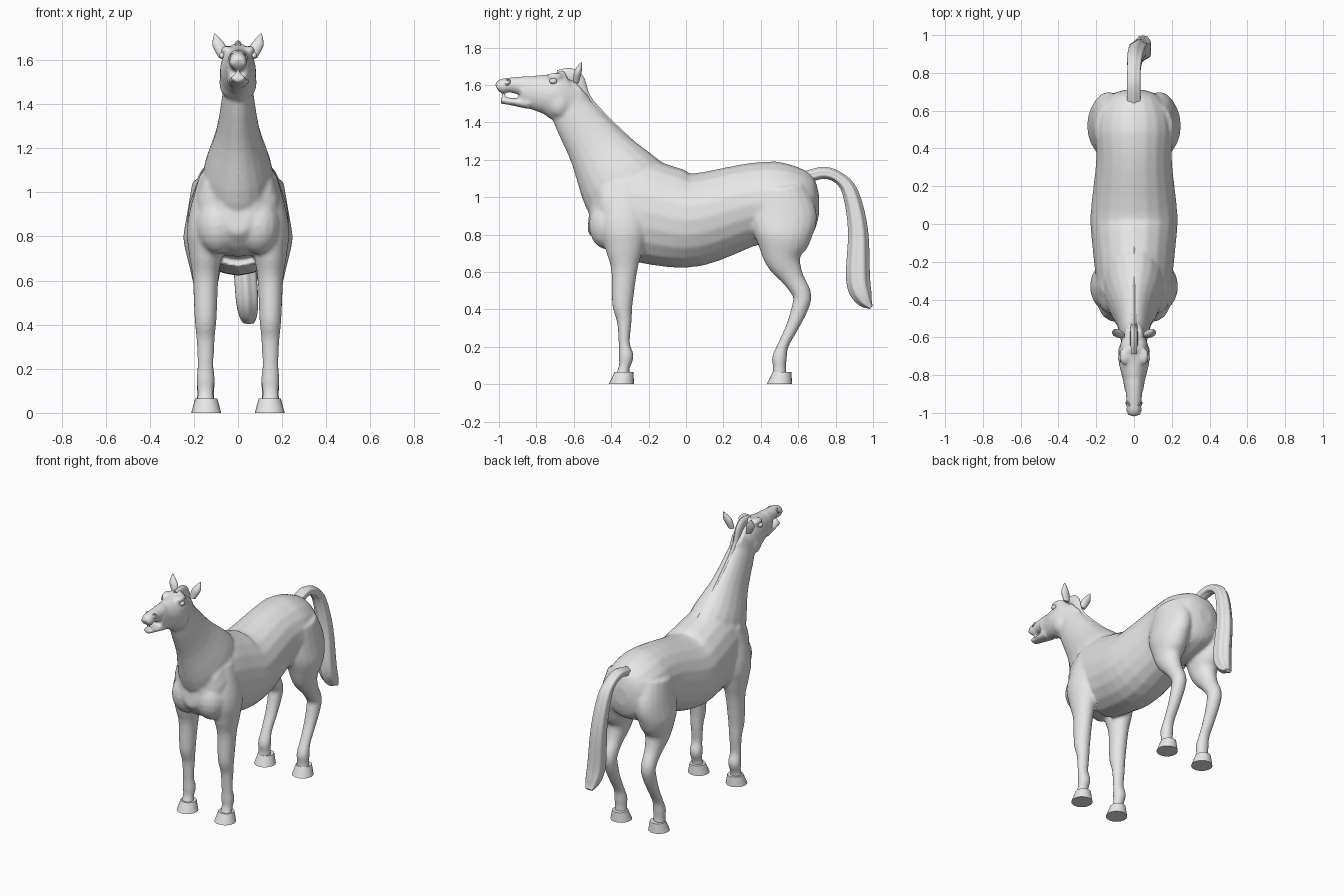
import bpy, bmesh
from math import sin, cos, pi, radians
from mathutils import Matrix, Vector

cube = bpy.data.objects.get("Cube")
if cube:
    bpy.data.objects.remove(cube)

grey = bpy.data.materials.new("plain grey")
grey.use_nodes = True
COLOUR = (0.8, 0.8, 0.8, 1)
grey.diffuse_color = COLOUR
grey.node_tree.nodes["Principled BSDF"].inputs["Base Color"].default_value = COLOUR


def spline(rows, steps=4):
    """Smooth interpolation through the rows."""
    last = len(rows) - 1
    out = []
    for i in range(last):
        a, b, c, d = rows[max(i - 1, 0)], rows[i], rows[i + 1], rows[min(i + 2, last)]
        for s in range(steps):
            t = s / steps
            out.append(b + ((c - a) * t + (2 * a - 5 * b + 4 * c - d) * t ** 2
                            + (3 * b - a - 3 * c + d) * t ** 3) / 2)
    return out + [rows[last]]


def limb_width(depth):
    """Half width of a limb from its half depth."""
    return min(.02 + .55 * depth, .1)


def tube(bm, rows, side=1, centre=lambda z: 0, sides=20, ridges=0, depth=0):
    """Skin ovals square to a path; a row is y, z, half depth and, optionally, half width."""
    rows = spline([Vector((*r, limb_width(r[2]))[:4]) for r in rows])
    rings = []
    for i, (y, z, high, wide) in enumerate(rows):
        along = (rows[min(i + 1, len(rows) - 1)] - rows[max(i - 1, 0)]).xy.normalized()
        ring = []
        for k in range(sides):
            a = 2 * pi * k / sides
            f = 1 + depth * cos(ridges * a)
            up = high * f * cos(a)
            ring.append(bm.verts.new((side * (centre(z) + wide * f * sin(a)),
                                      y - along.y * up, z + along.x * up)))
        rings.append(ring)
    for r, s in zip(rings, rings[1:]):
        for k in range(sides):
            n = (k + 1) % sides
            bm.faces.new((r[k], r[n], s[n], s[k]))
    bm.faces.new(rings[0])
    bm.faces.new(rings[-1])


def blob(bm, centre, radii):
    m = Matrix.Translation(centre) @ Matrix.Diagonal((*radii, 1))
    bmesh.ops.create_uvsphere(bm, u_segments=16, v_segments=10, radius=1, matrix=m)


def finish(bm, name):
    bmesh.ops.recalc_face_normals(bm, faces=bm.faces[:])
    mesh = bpy.data.meshes.new(name)
    bm.to_mesh(mesh)
    bm.free()
    ob = bpy.data.objects.new(name, mesh)
    bpy.context.collection.objects.link(ob)
    mesh.materials.append(grey)
    bpy.ops.object.select_all(action='DESELECT')
    ob.select_set(True)
    bpy.context.view_layer.objects.active = ob
    bpy.ops.object.shade_smooth_by_angle(angle=radians(40))
    return ob


def leg_centre(z):
    """Legs stand straight and lean inwards within the body."""
    return .147 - .15 * max(0, z - .8)


# Paths of the fleshy parts
torso = [(.71, .96, .06, .05), (.68, .96, .15, .13), (.6, .96, .2, .19),
         (.48, .96, .23, .21), (.34, .96, .22, .2), (.05, .88, .25, .23),
         (-.12, .9, .27, .22), (-.3, .94, .27, .2), (-.43, .9, .2, .18),
         (-.5, .89, .12, .1), (-.52, .89, .06, .05)]
neck = [(-.25, .95, .25, .13), (-.35, 1.08, .23, .16), (-.48, 1.27, .16, .1),
        (-.6, 1.45, .12, .07), (-.62, 1.54, .1, .06)]
head = [(-.56, 1.58, .06, .04), (-.6, 1.55, .12, .06), (-.67, 1.54, .14, .08),
        (-.74, 1.55, .11, .08), (-.82, 1.56, .09, .06), (-.88, 1.57, .07, .05)]
upper_lip = [(-.84, 1.59, .06, .05), (-.94, 1.6, .04, .04), (-.99, 1.59, .04, .04),
             (-1.01, 1.58, .02, .03)]
lower_lip = [(-.84, 1.5, .03, .05), (-.93, 1.51, .02, .04), (-.99, 1.52, .02, .03)]
foreleg = [(-.32, 1.08, .09), (-.33, .88, .13), (-.33, .72, .1), (-.33, .61, .07),
           (-.34, .43, .055), (-.33, .34, .04), (-.33, .22, .03), (-.32, .15, .04),
           (-.33, .09, .03), (-.34, .04, .04)]
hind_leg = [(.5, 1.05, .14), (.52, .9, .18), (.52, .78, .15), (.52, .67, .1),
            (.57, .57, .06), (.62, .48, .05), (.61, .41, .045), (.57, .31, .035),
            (.52, .21, .03), (.5, .14, .04), (.5, .09, .035), (.5, .04, .04)]

# Body: overlapping forms fused into one skin
bm = bmesh.new()
for rows in (torso, neck, head, upper_lip, lower_lip):
    tube(bm, rows)
for side in (1, -1):
    tube(bm, foreleg, side, leg_centre)
    tube(bm, hind_leg, side, leg_centre)
    blob(bm, (side * .09, -.42, .85), (.1, .1, .13))       # breast
    blob(bm, (side * .045, -.68, 1.5), (.04, .06, .07))    # cheek
    blob(bm, (side * .05, -.7, 1.645), (.03, .045, .02))   # brow
body = finish(bm, "body")
fuse = body.modifiers.new("fuse", 'REMESH')
fuse.mode = 'VOXEL'
fuse.voxel_size = 0.01
fuse.use_smooth_shade = True
soften = body.modifiers.new("soften", 'SMOOTH')
soften.iterations = 6
for name in ("fuse", "soften"):
    bpy.ops.object.modifier_apply(modifier=name)
body.data.materials.clear()
body.data.materials.append(grey)

# Hooves, ears, eyes and nostrils on both sides
ear = [(-.59, 1.61, .015, .02), (-.58, 1.66, .02, .03), (-.57, 1.69, .015, .02),
       (-.56, 1.72, .003, .003)]
for side, word in ((1, "left_"), (-1, "right_")):
    for name, y in (("front_hoof", -.345), ("hind_hoof", .5)):
        bm = bmesh.new()
        bmesh.ops.create_cone(bm, cap_ends=True, segments=20, radius1=.068, radius2=.05,
                              depth=.065, matrix=Matrix.Translation((side * .144, y, .0325)))
        for v in bm.verts:
            v.co.y += v.co.z / 5
        finish(bm, word + name)
    bm = bmesh.new()
    tube(bm, ear, side, lambda z: .07 + .35 * (z - 1.62))
    finish(bm, word + "ear")
    bm = bmesh.new()
    blob(bm, (side * .072, -.71, 1.62), (.014, .02, .015))
    finish(bm, word + "eye")
    bpy.ops.mesh.primitive_torus_add(
        major_segments=16, minor_segments=8, major_radius=.014, minor_radius=.005,
        location=(side * .032, -.955, 1.615), rotation=(.4, side * 1.1, 0))
    nostril = bpy.context.object
    nostril.name = word + "nostril"
    nostril.data.materials.append(grey)
    bpy.ops.object.shade_smooth_by_angle()

# Mane ridge running into the forelock
crest = [(-.1, 1.12), (-.28, 1.25), (-.47, 1.43), (-.55, 1.53), (-.58, 1.62),
         (-.62, 1.65), (-.68, 1.64)]
bm = bmesh.new()
tube(bm, [(y, z, .04, .02) for y, z in crest], sides=12)
finish(bm, "mane")

# Tail with grooved strands, swept slightly to one side
tail = [(.65, 1.11, .03), (.74, 1.13, .03), (.82, 1.1, .03), (.88, 1.02, .04),
        (.92, .82, .05), (.92, .56, .06), (.95, .46, .045), (.99, .41, .01)]
bm = bmesh.new()
tube(bm, tail, centre=lambda z: .07 * (1.1 - z), sides=36, ridges=6, depth=.07)
finish(bm, "tail")
